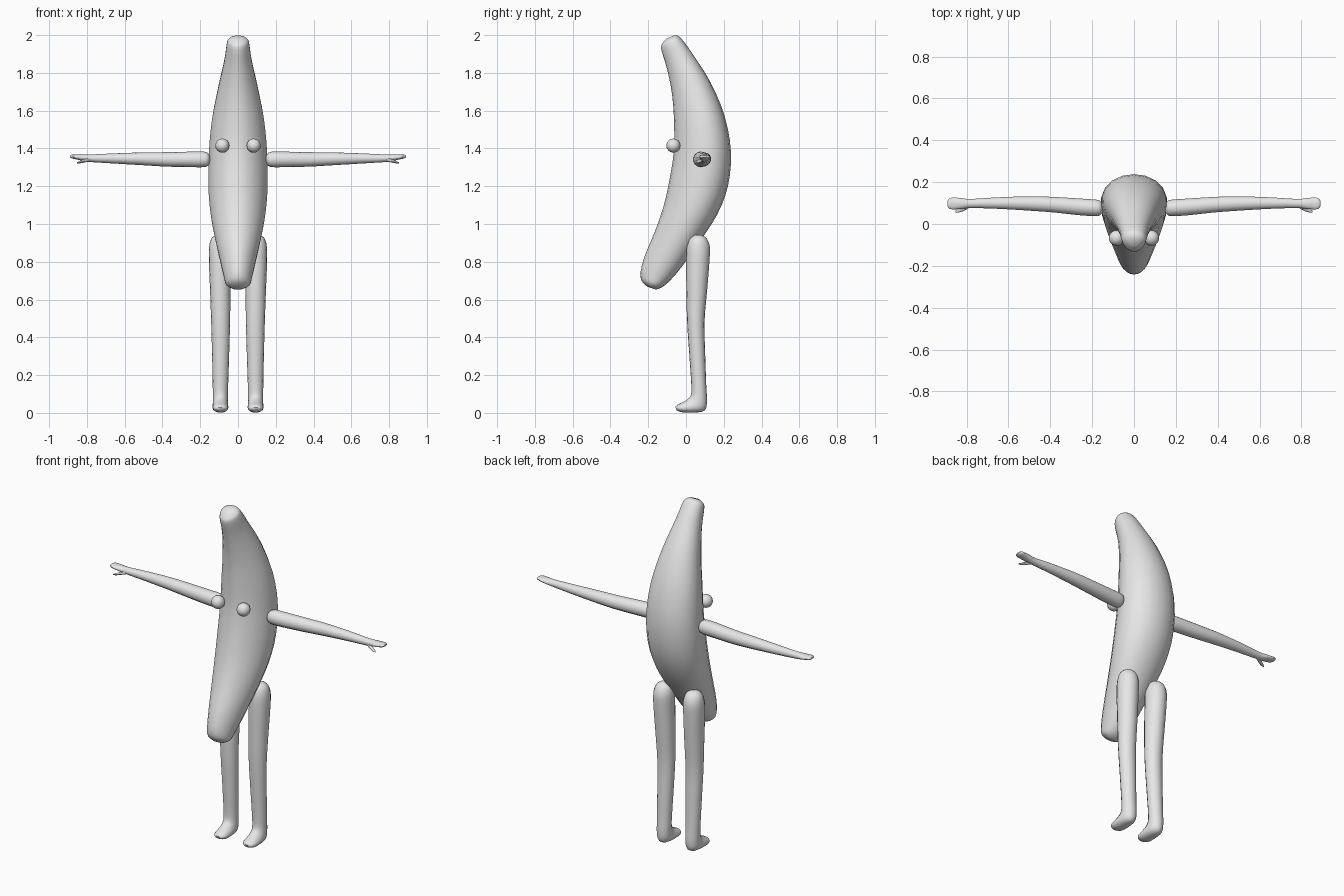
import bpy, bmesh, math
from mathutils import Vector

if "Cube" in bpy.data.objects:
    bpy.data.objects.remove(bpy.data.objects["Cube"])

grey = bpy.data.materials.new("plain grey")
grey.diffuse_color = (0.8, 0.8, 0.8, 1)
grey.use_nodes = True
grey.node_tree.nodes["Principled BSDF"].inputs["Base Color"].default_value = grey.diffuse_color


def finish(obj, mirror):
    obj.data.materials.append(grey)
    bpy.context.view_layer.objects.active = obj
    obj.select_set(True)
    bpy.ops.object.shade_smooth_by_angle(angle=math.radians(50))
    obj.select_set(False)
    if mirror:
        mod = obj.modifiers.new("mirror", 'MIRROR')
        mod.mirror_object = None


def smooth_rings(rings, steps):
    """Catmull-Rom interpolation between rings of plain numbers."""
    out = []
    for i in range(len(rings) - 1):
        a, b, c, d = (rings[max(0, min(len(rings) - 1, j))] for j in range(i - 1, i + 3))
        for s in range(steps):
            t = s / steps
            out.append([0.5 * (2 * q + (r - p) * t + (2 * p - 5 * q + 4 * r - w) * t * t
                               + (3 * q - p - 3 * r + w) * t ** 3)
                        for p, q, r, w in zip(a, b, c, d)])
    return out + [list(rings[-1])]


def loft(name, rings, seg=16, steps=3, egg=0.0, mirror=False):
    """Each ring: one edge point, the opposite edge point, half-width vector."""
    bm = bmesh.new()
    loops = []
    for r in smooth_rings(rings, steps):
        p, q, w = Vector(r[0:3]), Vector(r[3:6]), Vector(r[6:9])
        mid, u = (p + q) / 2, (q - p) / 2
        ts = [2 * math.pi * k / seg for k in range(seg)]
        loops.append([bm.verts.new(mid + u * math.cos(t) + w * math.sin(t) * (1 + egg * math.cos(t)))
                      for t in ts])
    for a, b in zip(loops, loops[1:]):
        for k in range(seg):
            n = (k + 1) % seg
            bm.faces.new((a[k], a[n], b[n], b[k]))
    bm.faces.new(loops[0])
    bm.faces.new(loops[-1])
    bmesh.ops.recalc_face_normals(bm, faces=bm.faces)
    mesh = bpy.data.meshes.new(name)
    bm.to_mesh(mesh)
    bm.free()
    obj = bpy.data.objects.new(name, mesh)
    bpy.context.collection.objects.link(obj)
    finish(obj, mirror)


# Curved body: front y, front z, back y, back z, half width
body = [(-.105, 1.98, -.065, 1.998, .025), (-.128, 1.95, -.04, 1.995, .05),
        (-.13, 1.92, -.015, 1.97, .06), (-.10, 1.82, .035, 1.90, .072),
        (-.073, 1.68, .13, 1.75, .105), (-.063, 1.53, .205, 1.57, .138),
        (-.065, 1.38, .238, 1.38, .154), (-.09, 1.22, .222, 1.20, .157),
        (-.12, 1.09, .165, 1.05, .147), (-.165, .96, .075, .91, .123),
        (-.215, .84, -.025, .77, .093), (-.24, .75, -.09, .695, .074),
        (-.235, .70, -.13, .664, .062), (-.205, .668, -.16, .653, .03)]
loft("body", [(0, fy, fz, 0, by, bz, w, 0, 0) for fy, fz, by, bz, w in body], seg=20, egg=0.15)

# Legs with feet: centre x, front y, front z, back y, back z, half width
leg = [(.097, .05, .943, .08, .943, .015), (.097, .022, .925, .108, .925, .042),
       (.097, .005, .88, .126, .88, .056), (.097, .001, .80, .124, .80, .057),
       (.094, .002, .65, .112, .65, .054), (.092, .006, .48, .098, .48, .05),
       (.092, .018, .30, .102, .30, .045), (.093, .028, .15, .107, .15, .041),
       (.093, .026, .095, .111, .06, .04), (.093, .008, .072, .098, .012, .041),
       (.093, -.02, .055, .045, .002, .042), (.093, -.045, .043, -.02, .003, .037),
       (.093, -.056, .03, -.05, .014, .018)]
loft("leg", [(x, fy, fz, x, by, bz, w, 0, 0) for x, fy, fz, by, bz, w in leg], mirror=True)


def limb(rings):
    # x, centre y, centre z, y radius, z radius
    return [(x, y, z + rz, x, y, z - rz, 0, ry, 0) for x, y, z, ry, rz in rings]


# Arms with flattened hands
loft("arm", limb([(.148, .076, 1.342, .015, .015), (.158, .076, 1.342, .032, .032),
                  (.18, .077, 1.342, .04, .041), (.25, .081, 1.342, .041, .041),
                  (.38, .092, 1.342, .038, .038), (.50, .098, 1.345, .035, .034),
                  (.65, .10, 1.347, .028, .027), (.78, .098, 1.348, .022, .02),
                  (.82, .098, 1.351, .026, .017), (.86, .098, 1.355, .029, .012),
                  (.88, .098, 1.357, .026, .010), (.89, .098, 1.357, .015, .005)]),
     seg=14, mirror=True)

# Thumbs
loft("thumb", limb([(.785, .088, 1.342, .01, .01), (.815, .074, 1.334, .012, .009),
                    (.838, .064, 1.327, .009, .006), (.852, .06, 1.324, .004, .003)]),
     seg=8, mirror=True)

# Eyes
bm = bmesh.new()
bmesh.ops.create_uvsphere(bm, u_segments=20, v_segments=12, radius=0.037)
bmesh.ops.translate(bm, verts=bm.verts, vec=(.083, -.067, 1.415))
mesh = bpy.data.meshes.new("eye")
bm.to_mesh(mesh)
bm.free()
eye = bpy.data.objects.new("eye", mesh)
bpy.context.collection.objects.link(eye)
finish(eye, True)
